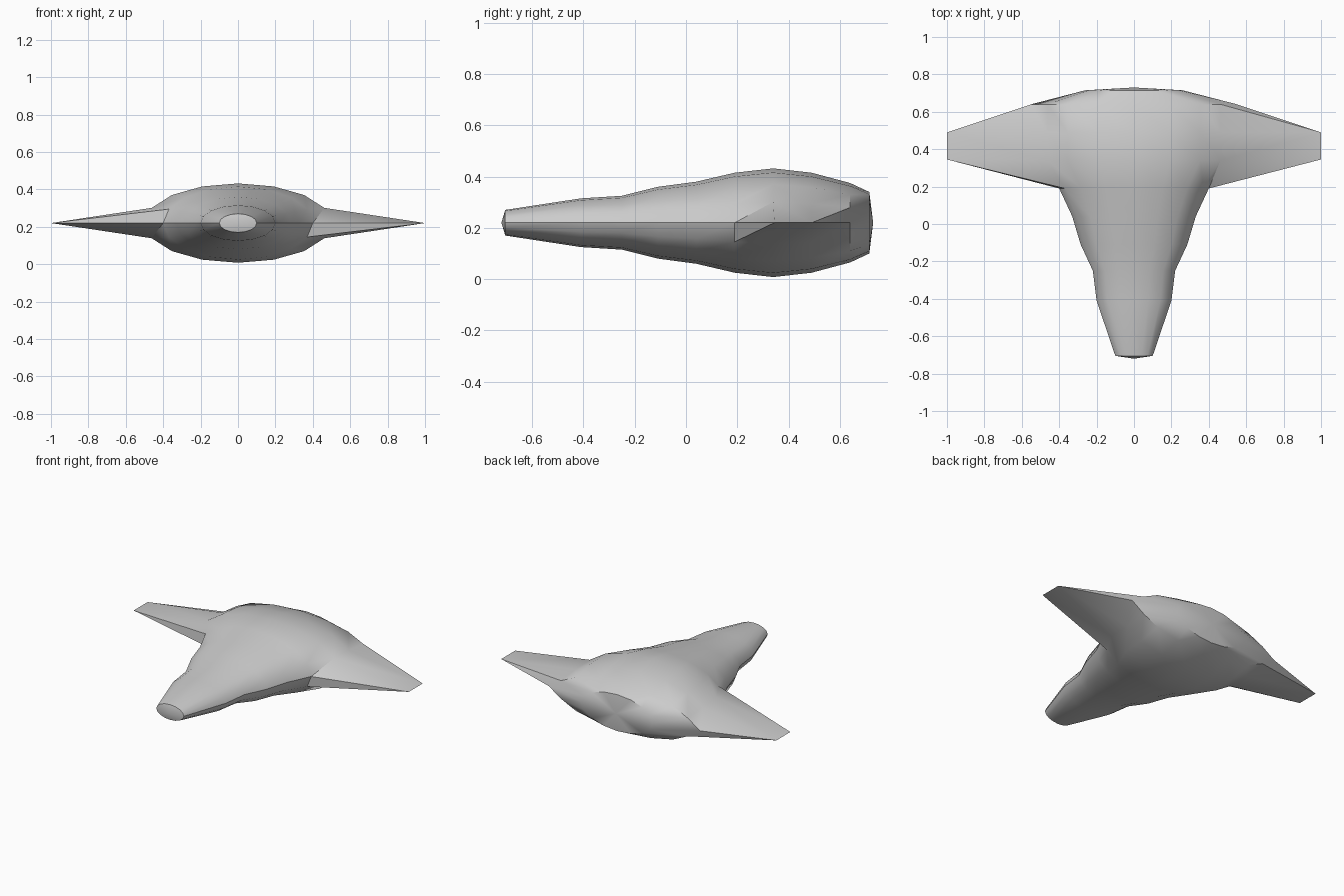
import bpy, bmesh, math

if "Cube" in bpy.data.objects:
    bpy.data.objects.remove(bpy.data.objects["Cube"])

grey = bpy.data.materials.new("hull_grey")
grey.use_nodes = True
grey.diffuse_color = (0.6, 0.6, 0.6, 1)
grey.node_tree.nodes["Principled BSDF"].inputs["Base Color"].default_value = (0.6, 0.6, 0.6, 1)

SIDES = 16
MID = 0.22
# Hull stations: y, half width, half height
stations = [(-0.705, 0.10, 0.05), (-0.41, 0.20, 0.095), (-0.25, 0.22, 0.105),
            (-0.11, 0.285, 0.14), (0.04, 0.33, 0.16), (0.19, 0.40, 0.195),
            (0.34, 0.50, 0.212), (0.49, 0.50, 0.195), (0.64, 0.50, 0.155),
            (0.715, 0.26, 0.12)]
ROOT, MAIN, AFT, TAIL = 5, 6, 7, 8   # stations the wings grow from

bm = bmesh.new()
rings = []
for y, w, h in stations:
    angles = [2 * math.pi * k / SIDES for k in range(SIDES)]
    rings.append([bm.verts.new((w * math.cos(a), y, MID + h * math.sin(a))) for a in angles])
for k in (0, SIDES // 2):            # flare into the trailing wing root
    rings[TAIL][k].co.x *= 1.1


def at(station, k):
    return rings[station][k % SIDES]


# Hull skin, leaving the wing roots open
for s in range(len(rings) - 1):
    for k in range(SIDES):
        beside_wing = k % 8 in (0, 7)
        if beside_wing and ROOT <= s < TAIL:
            continue
        bm.faces.new((at(s, k), at(s, k + 1), at(s + 1, k + 1), at(s + 1, k)))

# Shallow pointed nose and tail caps
for ring, y in ((rings[0], -0.72), (rings[-1], 0.73)):
    tip = bm.verts.new((0, y, MID))
    for k in range(SIDES):
        bm.faces.new((ring[k], ring[(k + 1) % SIDES], tip))

# Twisted wings: the second is the first turned half way round the long axis
for side, k in ((1, 0), (-1, SIDES // 2)):
    tip_front = bm.verts.new((side, 0.345, MID))
    tip_back = bm.verts.new((side, 0.49, MID))
    low = [at(s, k - 1) for s in range(ROOT, TAIL + 1)]
    high = [at(s, k + 1) for s in range(ROOT, TAIL + 1)]
    lead, trail = at(ROOT, k), at(TAIL, k)
    faces = [(high[0], high[1], lead), (low[2], low[3], trail),      # hull corners
             (high[1], lead, tip_front), (lead, low[0], tip_front),  # leading edge
             (high[1], high[2], tip_back, tip_front), (high[2], high[3], tip_back),
             (high[3], trail, tip_back),                             # trailing edge
             (low[0], low[1], tip_front), (low[1], low[2], tip_back, tip_front),
             (low[2], trail, tip_back)]
    for f in faces:
        bm.faces.new(f)

loose = [v for v in bm.verts if not v.link_faces]
bmesh.ops.delete(bm, geom=loose, context='VERTS')
bmesh.ops.recalc_face_normals(bm, faces=bm.faces)

mesh = bpy.data.meshes.new("hull_and_wings")
bm.to_mesh(mesh)
bm.free()
mesh.materials.append(grey)
hull = bpy.data.objects.new("hull_and_wings", mesh)
bpy.context.collection.objects.link(hull)

# Smooth hull with crisp wing edges
bpy.ops.object.select_all(action='DESELECT')
hull.select_set(True)
bpy.context.view_layer.objects.active = hull
bpy.ops.object.shade_smooth_by_angle(angle=math.radians(40))
